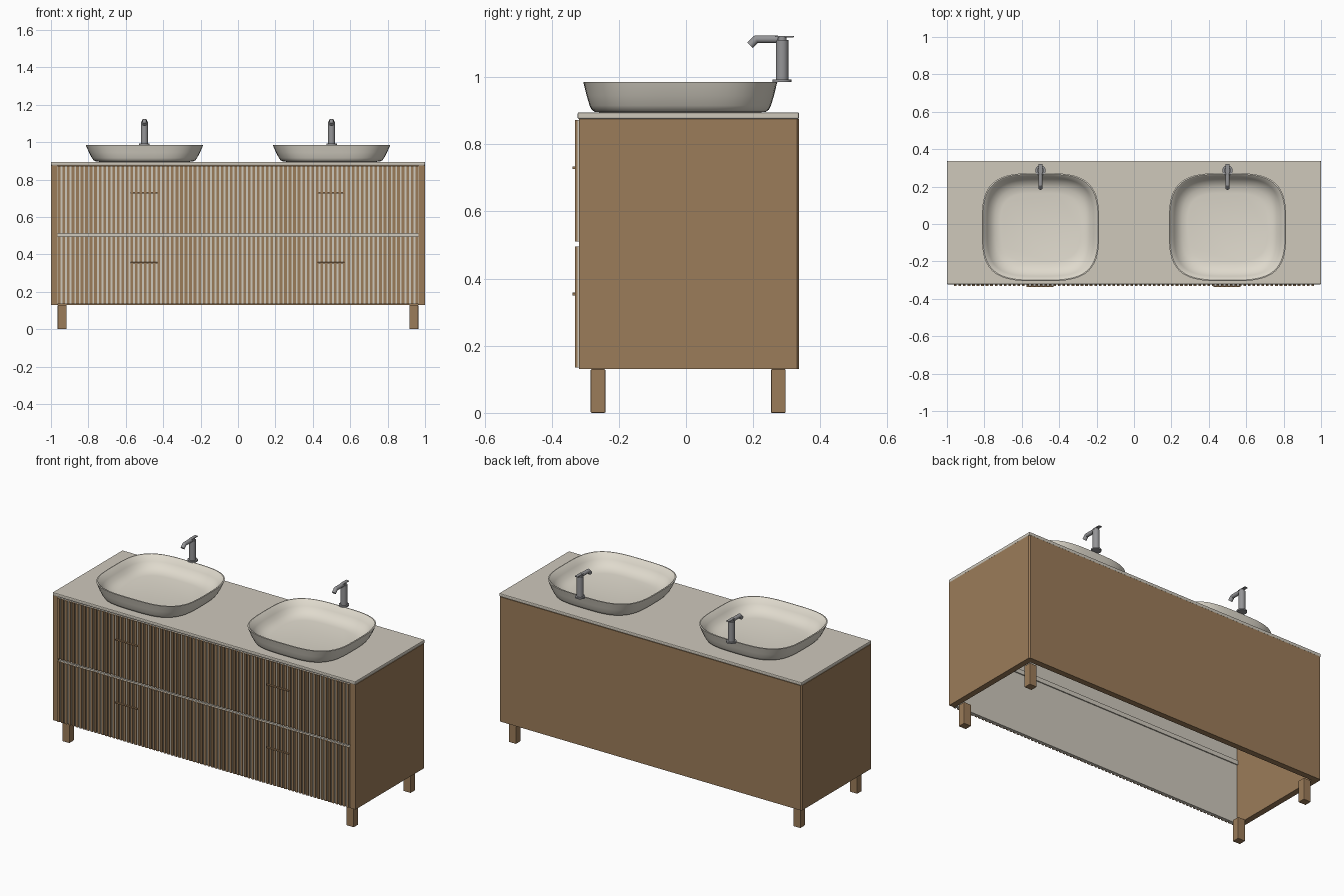
import bpy, bmesh, math
from mathutils import Vector, Matrix

if "Cube" in bpy.data.objects:
    bpy.data.objects.remove(bpy.data.objects["Cube"])


def material(name, rgb):
    m = bpy.data.materials.new(name)
    m.diffuse_color = (*rgb, 1)
    m.use_nodes = True
    m.node_tree.nodes["Principled BSDF"].inputs["Base Color"].default_value = m.diffuse_color
    return m


WOOD = material("wood", (0.33, 0.2, 0.1))
STONE = material("stone", (0.62, 0.58, 0.5))
CERAMIC = material("ceramic", (0.74, 0.7, 0.61))
METAL = material("metal", (0.3, 0.3, 0.31))


def finish(bm, name, mat, bevel=0, smooth=False):
    bmesh.ops.recalc_face_normals(bm, faces=bm.faces)
    me = bpy.data.meshes.new(name)
    bm.to_mesh(me)
    bm.free()
    ob = bpy.data.objects.new(name, me)
    bpy.context.collection.objects.link(ob)
    me.materials.append(mat)
    if bevel:
        mod = ob.modifiers.new("bevel", 'BEVEL')
        mod.width = bevel
        mod.segments = 2
    if smooth:
        bpy.ops.object.select_all(action='DESELECT')
        bpy.context.view_layer.objects.active = ob
        ob.select_set(True)
        bpy.ops.object.shade_smooth_by_angle(angle=math.radians(35))
    return ob


def add_box(bm, lo, hi):
    lo, hi = Vector(lo), Vector(hi)
    m = Matrix.Translation((lo + hi) / 2) @ Matrix.Diagonal((*(hi - lo), 1))
    bmesh.ops.create_cube(bm, size=1, matrix=m)


def box(name, lo, hi, mat, bevel=0):
    bm = bmesh.new()
    add_box(bm, lo, hi)
    return finish(bm, name, mat, bevel)


def add_rod(bm, a, b, r, seg=32):
    a, b = Vector(a), Vector(b)
    d = b - a
    m = Matrix.Translation((a + b) / 2) @ d.to_track_quat('Z', 'Y').to_matrix().to_4x4()
    bmesh.ops.create_cone(bm, cap_ends=True, segments=seg, radius1=r, radius2=r,
                          depth=d.length, matrix=m)


# Cabinet carcass: U-shaped plan, open below and at the front
half = [(1, -0.319), (1, 0.330), (0.993, 0.337)]
inner = [(0.965, 0.302), (0.965, -0.319)]
plan = half + [(-x, y) for x, y in half[::-1]]
plan += [(-x, y) for x, y in inner[::-1]] + inner
bm = bmesh.new()
face = bm.faces.new([bm.verts.new((x, y, 0.13)) for x, y in plan])
ext = bmesh.ops.extrude_face_region(bm, geom=[face])
bmesh.ops.translate(bm, vec=(0, 0, 0.745),
                    verts=[v for v in ext["geom"] if isinstance(v, bmesh.types.BMVert)])
finish(bm, "cabinet_carcass", WOOD)

# Countertop
box("countertop", (-1, -0.323, 0.875), (1, 0.337, 0.895), STONE, 0.005)

# Legs
for sx in (-1, 1):
    for y in (-0.262, 0.275):
        x = sx * 0.94
        box("leg", (x - 0.024, y - 0.022, 0), (x + 0.024, y + 0.022, 0.13), WOOD, 0.003)

# Drawers: backing panel, vertical slats, bar handles
SLATS = 80
for level, z0, z1, hz in (("lower", 0.135, 0.495, 0.354), ("upper", 0.511, 0.872, 0.73)):
    box(level + "_drawer_panel", (-0.964, -0.323, z0), (0.964, -0.306, z1), STONE)
    bm = bmesh.new()
    for i in range(SLATS):
        x = -0.955 + 1.91 * i / (SLATS - 1)
        add_box(bm, (x - 0.007, -0.331, z0), (x + 0.007, -0.322, z1))
    finish(bm, level + "_drawer_slats", WOOD)
    for sx in (-0.503, 0.497):
        box(level + "_handle", (sx - 0.073, -0.338, hz - 0.004),
            (sx + 0.073, -0.330, hz + 0.004), WOOD, 0.001)
box("drawer_divider_rail", (-0.965, -0.312, 0.49), (0.965, -0.300, 0.516), STONE)

# Basins: lofted superellipse rings (half x, half y, height), outside then inside
RINGS = [(0.236, 0.238, 0.895), (0.258, 0.254, 0.896), (0.272, 0.264, 0.903),
         (0.281, 0.270, 0.915), (0.297, 0.279, 0.945), (0.313, 0.288, 0.982),
         (0.314, 0.289, 0.985), (0.308, 0.283, 0.986), (0.303, 0.278, 0.983),
         (0.285, 0.262, 0.953), (0.267, 0.244, 0.930), (0.243, 0.215, 0.914),
         (0.214, 0.182, 0.908)]
N = 80


def basin(cx):
    bm = bmesh.new()
    loops = []
    for hx, hy, z in RINGS:
        ring = []
        for i in range(N):
            t = 2 * math.pi * i / N
            c, s = math.cos(t), math.sin(t)
            r = (abs(c) ** 3.4 + abs(s) ** 3.4) ** (-1 / 3.4)
            ring.append(bm.verts.new((cx + hx * r * c, -0.017 + hy * r * s, z)))
        loops.append(ring)
    for a, b in zip(loops, loops[1:]):
        for i in range(N):
            j = (i + 1) % N
            bm.faces.new((a[i], a[j], b[j], b[i]))
    bm.faces.new(loops[0])
    bm.faces.new(loops[-1])
    finish(bm, "basin", CERAMIC, smooth=True)


# Taps: flange, body, bent spout and flat lever
def tap(cx):
    y = 0.286
    bm = bmesh.new()
    add_rod(bm, (cx, y, 0.985), (cx, y, 0.993), 0.028)
    add_rod(bm, (cx, y, 0.992), (cx, y, 1.110), 0.0185)
    add_rod(bm, (cx, y, 1.109), (cx, y, 1.119), 0.013)
    finish(bm, "tap_body", METAL, smooth=True)
    bm = bmesh.new()
    add_rod(bm, (cx, y - 0.012, 1.113), (cx, 0.209, 1.113), 0.0115, 24)
    bmesh.ops.create_uvsphere(bm, u_segments=24, v_segments=12, radius=0.0115,
                              matrix=Matrix.Translation((cx, 0.209, 1.113)))
    add_rod(bm, (cx, 0.209, 1.113), (cx, 0.191, 1.095), 0.0115, 24)
    finish(bm, "tap_spout", METAL, smooth=True)
    box("tap_lever", (cx - 0.010, 0.266, 1.118), (cx + 0.010, 0.321, 1.123), METAL, 0.001)


for cx in (-0.5, 0.5):
    basin(cx)
    tap(cx)
